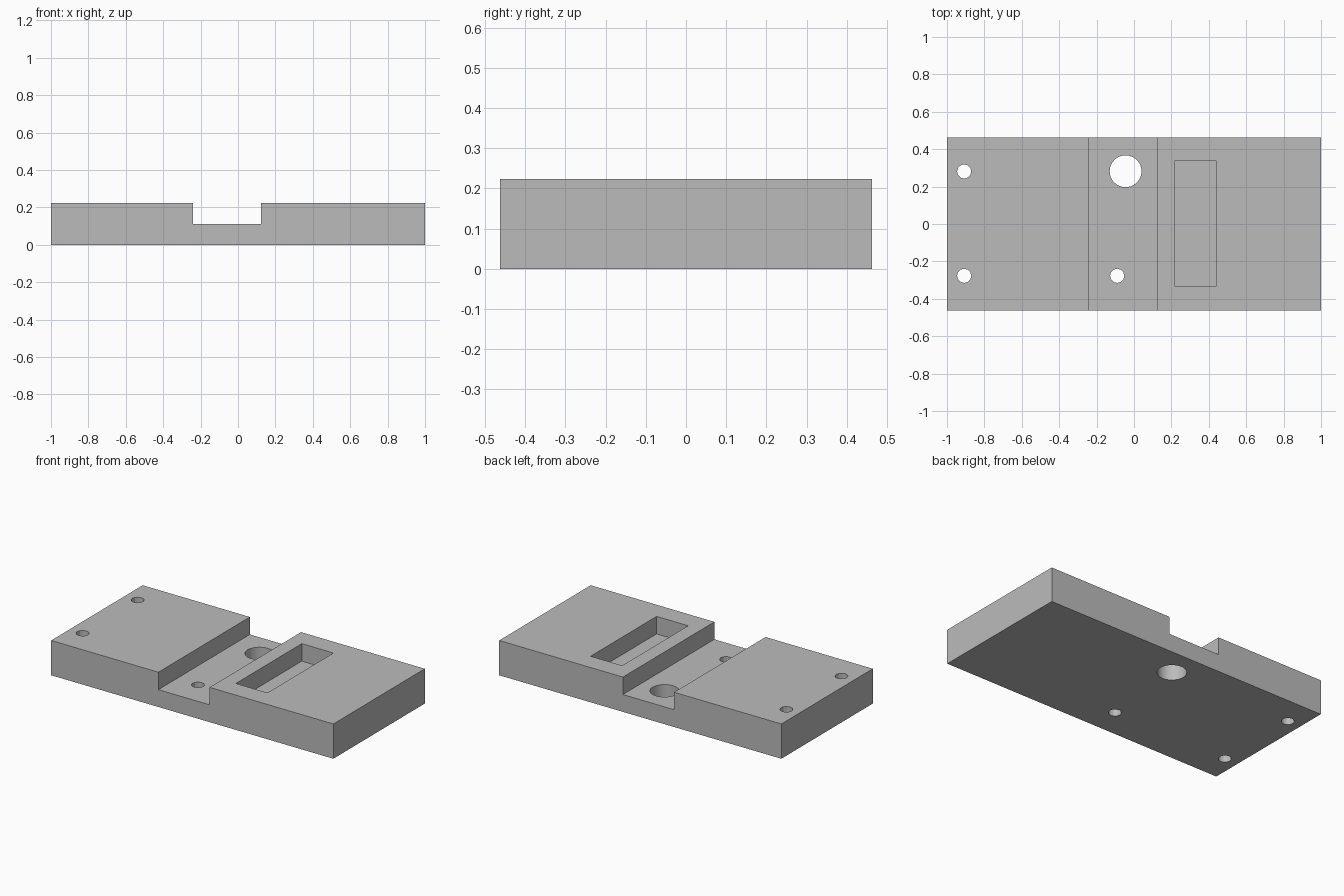
import bpy
import bmesh
from mathutils import Matrix

old = bpy.data.objects.get("Cube")
if old:
    bpy.data.objects.remove(old, do_unlink=True)

HEIGHT, FLOOR, HALF_DEPTH = 0.223, 0.111, 0.463

grey = bpy.data.materials.new("plain grey")
grey.use_nodes = True
colour = (0.5, 0.5, 0.5, 1)
grey.diffuse_color = colour
grey.node_tree.nodes["Principled BSDF"].inputs["Base Color"].default_value = colour


def make_object(name, bm):
    bmesh.ops.recalc_face_normals(bm, faces=bm.faces)
    mesh = bpy.data.meshes.new(name)
    bm.to_mesh(mesh)
    bm.free()
    mesh.materials.append(grey)
    obj = bpy.data.objects.new(name, mesh)
    bpy.context.collection.objects.link(obj)
    return obj


def cut(target, cutter):
    """Subtract the cutter from the target, then discard it."""
    cutter.hide_render = True
    mod = target.modifiers.new("cut", 'BOOLEAN')
    mod.operation = 'DIFFERENCE'
    mod.solver = 'EXACT'
    mod.object = cutter
    bpy.context.view_layer.objects.active = target
    bpy.ops.object.modifier_apply(modifier=mod.name)
    bpy.data.objects.remove(cutter, do_unlink=True)


def cut_hole(target, x, y, radius, sides):
    bm = bmesh.new()
    bmesh.ops.create_cone(bm, cap_ends=True, segments=sides, radius1=radius,
                          radius2=radius, depth=1,
                          matrix=Matrix.Translation((x, y, 0)))
    cut(target, make_object("hole_cutter", bm))


# Plate with a channel across it, extruded from its front profile
profile = [(-1, 0), (1, 0), (1, HEIGHT), (0.123, HEIGHT), (0.123, FLOOR),
           (-0.24, FLOOR), (-0.24, HEIGHT), (-1, HEIGHT)]
bm = bmesh.new()
face = bm.faces.new([bm.verts.new((x, -HALF_DEPTH, z)) for x, z in profile])
side = bmesh.ops.extrude_face_region(bm, geom=[face])
bmesh.ops.translate(bm, vec=(0, 2 * HALF_DEPTH, 0),
                    verts=[v for v in side["geom"] if isinstance(v, bmesh.types.BMVert)])
plate = make_object("channelled_plate", bm)

# Blind rectangular pocket
bm = bmesh.new()
bmesh.ops.create_cube(bm, size=1, matrix=Matrix.Translation((0.329, 0.002, FLOOR + 0.25))
                      @ Matrix.Diagonal((0.224, 0.668, 0.5, 1)))
cut(plate, make_object("pocket_cutter", bm))

# Three screw holes and one large through hole
for x, y in [(-0.908, 0.281), (-0.908, -0.277), (-0.09, -0.277)]:
    cut_hole(plate, x, y, 0.038, 12)
cut_hole(plate, -0.045, 0.282, 0.085, 48)

# Smooth the large bore, keep every other edge crisp
bpy.ops.object.select_all(action='DESELECT')
plate.select_set(True)
bpy.context.view_layer.objects.active = plate
bpy.ops.object.shade_smooth_by_angle(angle=0.4)
